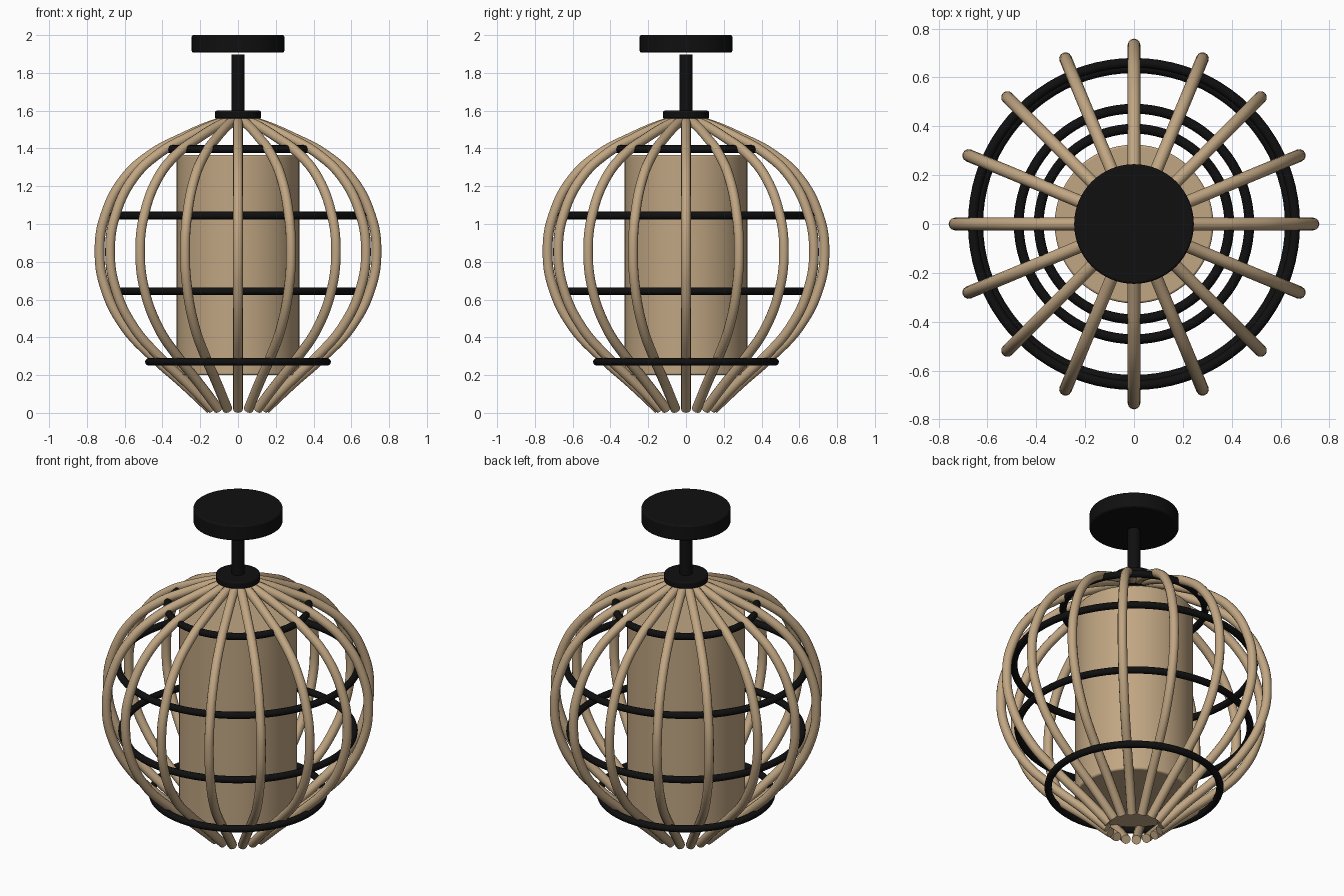
import bpy
from math import cos, sin, pi, radians

if "Cube" in bpy.data.objects:
    bpy.data.objects.remove(bpy.data.objects["Cube"], do_unlink=True)


def material(name, rgb):
    mat = bpy.data.materials.new(name)
    mat.use_nodes = True
    color = (*rgb, 1)
    mat.diffuse_color = color
    mat.node_tree.nodes["Principled BSDF"].inputs["Base Color"].default_value = color
    return mat


wood = material("light wood", (0.53, 0.38, 0.225))
black = material("black metal", (0.005, 0.005, 0.005))


def finish(obj, name, mat):
    obj.name = obj.data.name = name
    obj.data.materials.clear()
    obj.data.materials.append(mat)
    bpy.ops.object.shade_smooth_by_angle(angle=radians(35))
    return obj


def cylinder(name, radius, bottom, top, mat, bevel=0.0, sides=64):
    bpy.ops.mesh.primitive_cylinder_add(
        vertices=sides, radius=radius, depth=top - bottom,
        location=(0, 0, (bottom + top) / 2))
    obj = finish(bpy.context.object, name, mat)
    if bevel:
        mod = obj.modifiers.new("soft edge", 'BEVEL')
        mod.width = bevel
        mod.segments = 2
        mod.limit_method = 'ANGLE'
    return obj


def ring(name, radius, z, tube=0.02):
    bpy.ops.mesh.primitive_torus_add(
        major_radius=radius, minor_radius=tube, major_segments=80,
        minor_segments=12, location=(0, 0, z))
    return finish(bpy.context.object, name, black)


# Ceiling mount, stem and cap
cylinder("ceiling_plate", 0.245, 1.908, 2.0, black, 0.008)
cylinder("stem", 0.035, 1.58, 1.897, black, sides=32)
cylinder("cage_cap", 0.122, 1.558, 1.6, black, 0.008)

# Closed inner drum shade
cylinder("drum_shade", 0.325, 0.2, 1.365, wood, 0.008)

# Hoops that hold the ribs
ring("top_hoop", 0.39, 1.397)
ring("upper_hoop", 0.66, 1.045)
ring("lower_hoop", 0.638, 0.645)
ring("bottom_hoop", 0.472, 0.27)

# Sixteen bent ribs, each following the same (radius, height) path
path = [(0.085, 1.54), (0.14, 1.523), (0.296, 1.456), (0.448, 1.377),
        (0.6, 1.243), (0.705, 1.04), (0.733, 0.865), (0.705, 0.667),
        (0.598, 0.454), (0.442, 0.289), (0.29, 0.155), (0.145, 0.019)]
RIBS = 16
curve = bpy.data.curves.new("ribs", 'CURVE')
curve.dimensions = '3D'
curve.bevel_depth = 0.026
curve.bevel_resolution = 4
curve.resolution_u = 6
curve.use_fill_caps = True
for i in range(RIBS):
    a = 2 * pi * i / RIBS
    spline = curve.splines.new('BEZIER')
    spline.bezier_points.add(len(path) - 1)
    for point, (r, z) in zip(spline.bezier_points, path):
        point.co = (r * cos(a), r * sin(a), z)
        point.handle_left_type = point.handle_right_type = 'AUTO'
ribs = bpy.data.objects.new("ribs", curve)
bpy.context.collection.objects.link(ribs)
bpy.ops.object.select_all(action='DESELECT')
ribs.select_set(True)
bpy.context.view_layer.objects.active = ribs
bpy.ops.object.convert(target='MESH')
finish(bpy.context.object, "ribs", wood)
